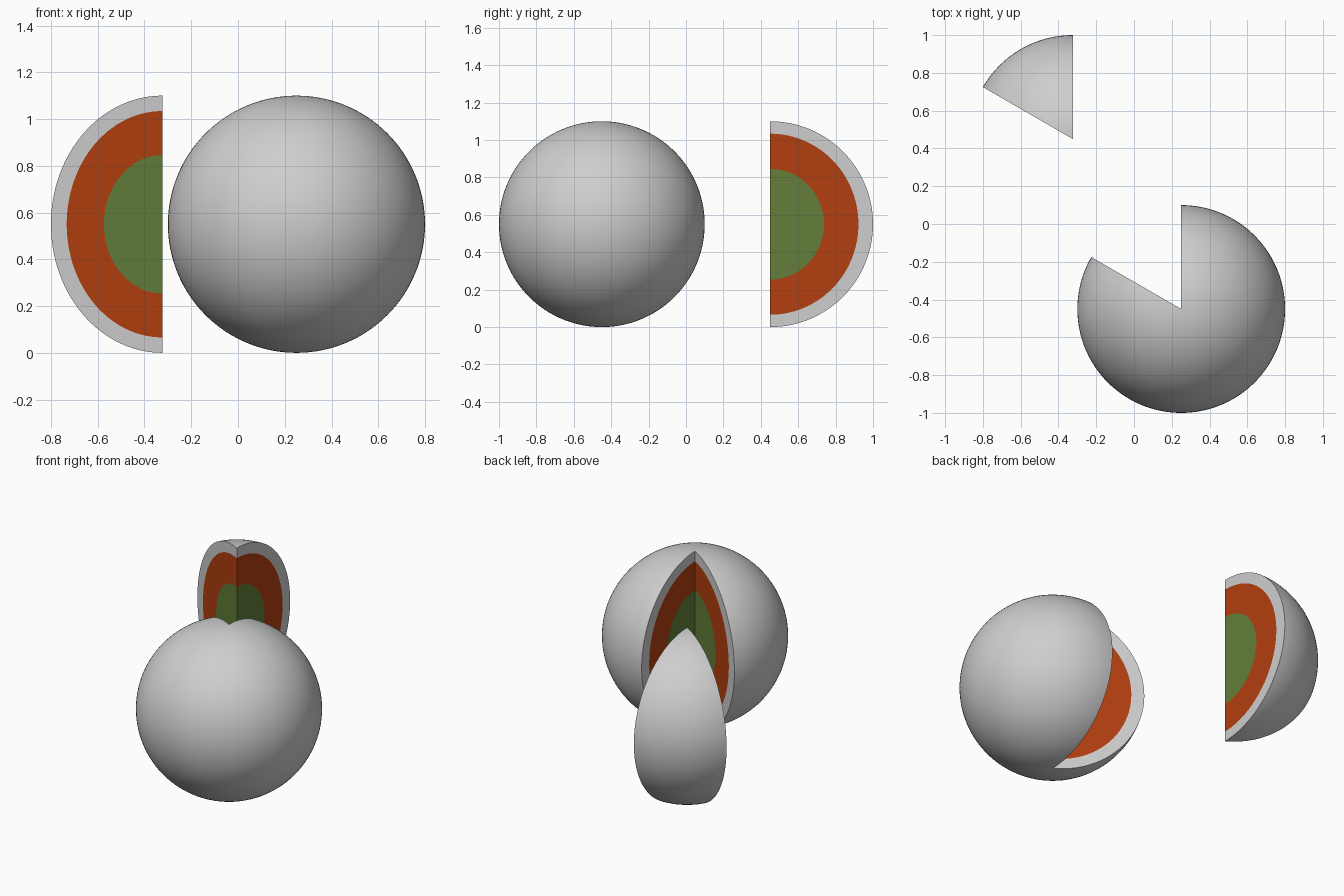
import bpy, bmesh, math

if "Cube" in bpy.data.objects:
    bpy.data.objects.remove(bpy.data.objects["Cube"])

R = 0.55          # outer radius
STACKS = 64       # steps from pole to pole
# cut-face layers, outside in: (horizontal radius, vertical radius)
LAYERS = [(R, R), (0.472, 0.484), (0.288, 0.296)]


def material(name, rgb):
    m = bpy.data.materials.new(name)
    m.diffuse_color = (*rgb, 1)
    m.use_nodes = True
    m.node_tree.nodes["Principled BSDF"].inputs["Base Color"].default_value = m.diffuse_color
    return m


MATS = [material("shell_grey", (0.62, 0.62, 0.62)),
        material("mantle_orange", (0.45, 0.05, 0.005)),
        material("core_green", (0.125, 0.21, 0.042))]


def ball_sector(name, centre, start, end):
    """Sphere sector between two longitudes, with layered cut faces."""
    bm = bmesh.new()

    def vert(rh, rv, lat, lon):
        a, b = math.radians(lat), math.radians(lon)
        return bm.verts.new((rh * math.cos(a) * math.cos(b),
                             rh * math.cos(a) * math.sin(b), rv * math.sin(a)))

    lats = [-90 + 180 * i / STACKS for i in range(STACKS + 1)]
    poles = [vert(R, R, -90, 0), vert(R, R, 90, 0)]

    # outer skin, sharing the poles
    n = round((end - start) / 3)
    cols = [[poles[0]] + [vert(R, R, la, start + (end - start) * j / n)
                          for la in lats[1:-1]] + [poles[1]] for j in range(n + 1)]
    for a, b in zip(cols, cols[1:]):
        for i in range(STACKS):
            quad = list(dict.fromkeys((a[i], b[i], b[i + 1], a[i + 1])))
            bm.faces.new(quad).smooth = True

    # two flat cut faces: shell ring, mantle ring, core half disc
    for lon, rim, flip in ((start, cols[0], False), (end, cols[-1], True)):
        arcs = [rim] + [[vert(h, v, la, lon) for la in lats] for h, v in LAYERS[1:]]
        for k, arc in enumerate(arcs):
            if k + 1 < len(arcs):
                inner = arcs[k + 1]
                faces = [(arc[i], arc[i + 1], inner[i + 1], inner[i])
                         for i in range(STACKS)]
            else:
                faces = [tuple(arc)]
            for f in faces:
                face = bm.faces.new(f[::-1] if flip else f)
                face.material_index = k
    for e in bm.edges:
        if len(e.link_faces) == 2 and not all(f.smooth for f in e.link_faces):
            e.smooth = False

    me = bpy.data.meshes.new(name)
    bm.to_mesh(me)
    bm.free()
    for m in MATS:
        me.materials.append(m)
    ob = bpy.data.objects.new(name, me)
    ob.location = centre
    bpy.context.collection.objects.link(ob)
    return ob


# main ball with a 60 degree slice missing, and the slice pulled out
ball_sector("cut_ball", (0.25, -0.45, R), 150, 450)
ball_sector("slice", (-0.324, 0.45, R), 90, 150)
